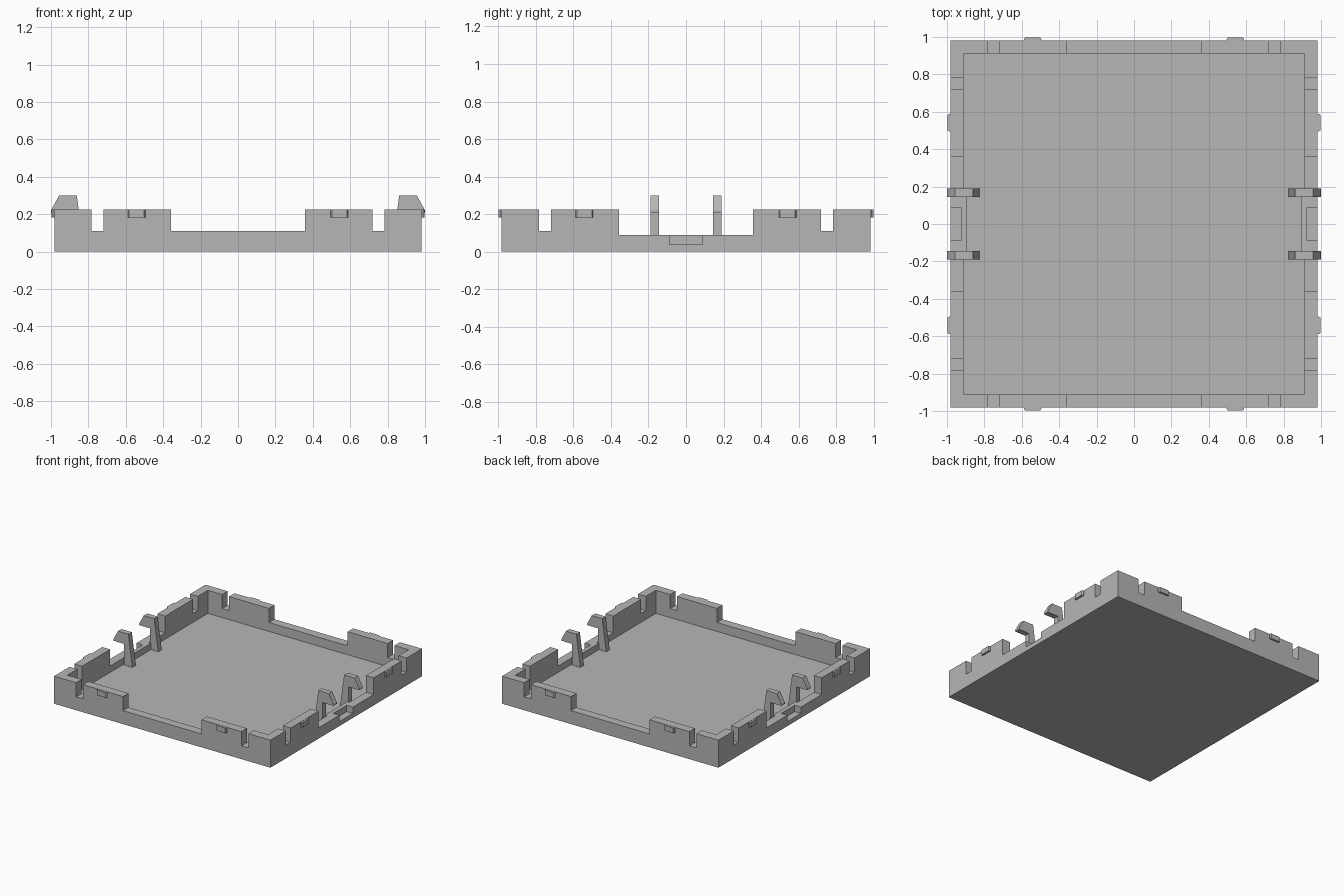
import bpy, bmesh

if "Cube" in bpy.data.objects:
    bpy.data.objects.remove(bpy.data.objects["Cube"])

OUT, INN = 0.982, 0.911          # outer and inner half sizes of the tray wall
TOP, FLOOR = 0.226, 0.037        # rim height and floor height
SLOT_Z, SIDE_Z = 0.11, 0.089     # slot/front gap height and side gap height

plastic = bpy.data.materials.new("grey plastic")
plastic.diffuse_color = (0.47, 0.47, 0.47, 1)
plastic.use_nodes = True
plastic.node_tree.nodes["Principled BSDF"].inputs["Base Color"].default_value = plastic.diffuse_color


def prism(name, outline, place, a, b):
    """Extrude a 2D outline from depth a to depth b; place(u, v, d) gives xyz."""
    bm = bmesh.new()
    lower = [bm.verts.new(place(u, v, a)) for u, v in outline]
    upper = [bm.verts.new(place(u, v, b)) for u, v in outline]
    n = len(outline)
    bm.faces.new(lower)
    bm.faces.new(upper[::-1])
    for i in range(n):
        j = (i + 1) % n
        bm.faces.new((lower[j], lower[i], upper[i], upper[j]))
    bmesh.ops.recalc_face_normals(bm, faces=bm.faces)
    me = bpy.data.meshes.new(name)
    bm.to_mesh(me)
    bm.free()
    me.materials.append(plastic)
    ob = bpy.data.objects.new(name, me)
    bpy.context.collection.objects.link(ob)
    return ob


def box(name, x0, x1, y0, y1, z0, z1):
    rect = [(x0, y0), (x1, y0), (x1, y1), (x0, y1)]
    return prism(name, rect, lambda u, v, d: (u, v, d), z0, z1)


def cut(target, *dims):
    cutter = box("cutter", *dims)
    cutter.hide_render = True
    mod = target.modifiers.new("cut", 'BOOLEAN')
    mod.operation, mod.solver, mod.object = 'DIFFERENCE', 'EXACT', cutter
    bpy.context.view_layer.objects.active = target
    bpy.ops.object.modifier_apply(modifier=mod.name)
    bpy.data.objects.remove(cutter)


# Tray: block hollowed out, then gaps and slots cut through the rim
tray = box("tray", -OUT, OUT, -OUT, OUT, 0, TOP)
cut(tray, -INN, INN, -INN, INN, FLOOR, 0.5)
cut(tray, -0.357, 0.357, -1.2, 1.2, SLOT_Z, 0.5)
cut(tray, -1.2, 1.2, -0.357, 0.357, SIDE_Z, 0.5)
for s in (-1, 1):
    a, b = sorted((s * 0.72, s * 0.782))
    cut(tray, a, b, -1.2, 1.2, SLOT_Z, 0.5)
    cut(tray, -1.2, 1.2, a, b, SLOT_Z, 0.5)
    # finger notch in the outside of the side wall
    a, b = sorted((s * 0.926, s * 1.2))
    cut(tray, a, b, -0.087, 0.087, FLOOR, 0.5)

# Snap hook profile: distance from centre, height
HOOK = [(0.825, FLOOR - 0.005), (0.862, 0.299), (0.957, 0.299), (0.999, 0.222),
        (0.999, 0.21), (0.9, 0.21), (0.9, FLOOR - 0.005)]
# Catch outline: position along the wall, distance from centre
CATCH = [(0.495, OUT - 0.01), (0.495, 0.988), (0.502, 0.998),
         (0.582, 0.998), (0.589, 0.988), (0.589, OUT - 0.01)]

for s, side in ((-1, "left"), (1, "right")):
    # thickened wall behind the notch
    a, b = sorted((s * 0.892, s * (INN + 0.004)))
    box(side + "_wall_rib", a, b, -0.145, 0.145, FLOOR - 0.005, SIDE_Z)
    for t, end in ((-1, "front"), (1, "back")):
        prism(f"{side}_{end}_hook", HOOK,
              lambda u, v, d: (s * u, t * d, v), 0.145, 0.19)
        # small catches on all four outer walls
        prism(f"{side}_{end}_side_catch", CATCH,
              lambda u, v, d: (s * v, t * u, d), 0.183, 0.224)
        prism(f"{end}_{side}_end_catch", CATCH,
              lambda u, v, d: (s * u, t * v, d), 0.183, 0.224)
